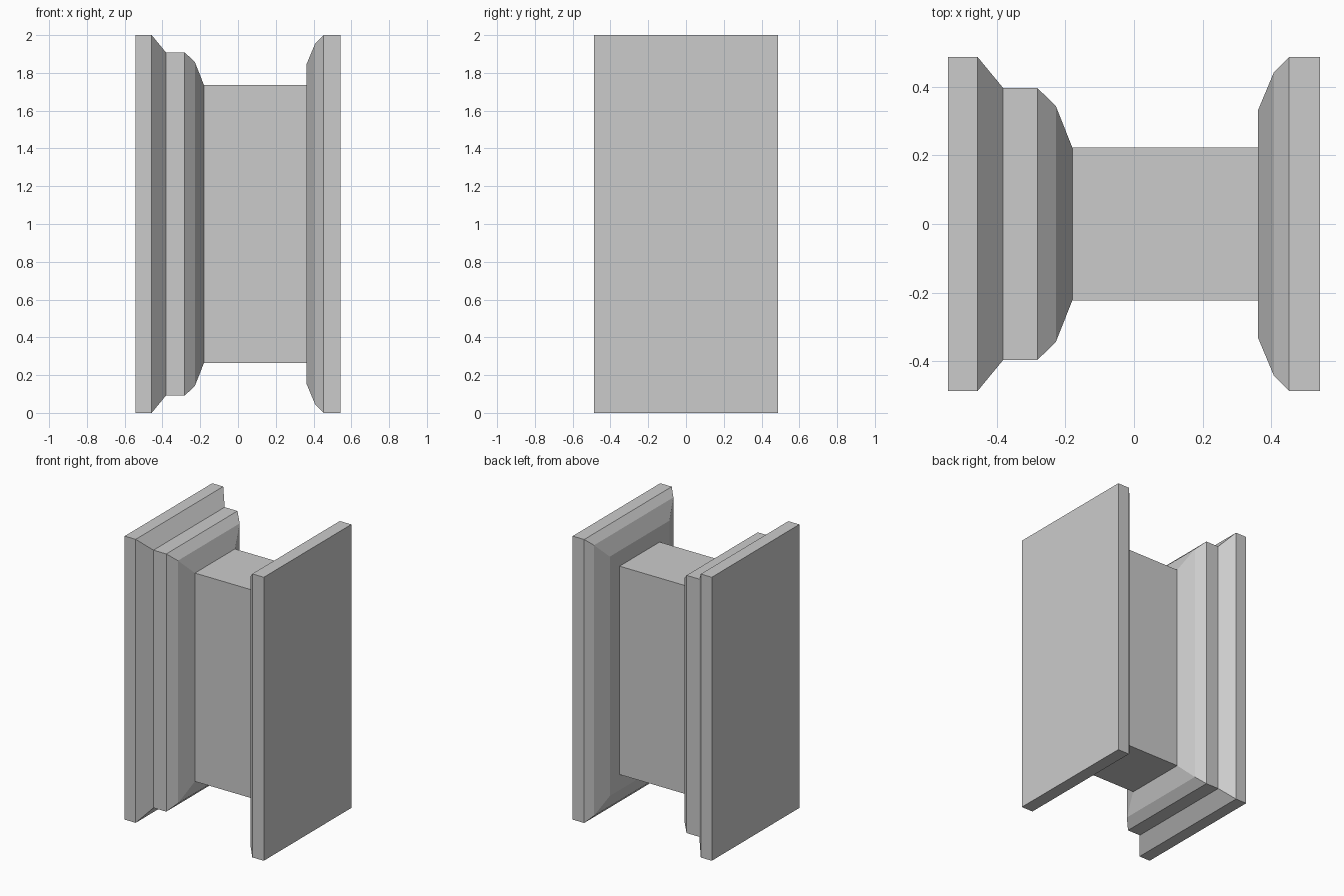
import bpy
import bmesh

HALF_Y, HALF_Z = 0.488, 1.0

# Profile along x: (position, inset from the full rectangle)
stepped_cap = [(-0.543, 0), (-0.457, 0), (-0.382, 0.091), (-0.282, 0.091),
               (-0.228, 0.144), (-0.18, 0.265)]
shaft_end = [(0.362, 0.265)]
bevelled_base = [(0.362, 0.156), (0.408, 0.046), (0.453, 0), (0.543, 0)]

default = bpy.data.objects.get("Cube")
if default:
    bpy.data.objects.remove(default, do_unlink=True)


def make_material(name, color):
    mat = bpy.data.materials.new(name)
    mat.use_nodes = True
    mat.diffuse_color = color
    mat.node_tree.nodes["Principled BSDF"].inputs["Base Color"].default_value = color
    return mat


def rectangle_ring(bm, x, inset):
    y, z = HALF_Y - inset, HALF_Z - inset
    return [bm.verts.new((x, sy * y, HALF_Z + sz * z))
            for sy, sz in ((-1, -1), (1, -1), (1, 1), (-1, 1))]


def loft(name, profile, material):
    bm = bmesh.new()
    rings = [rectangle_ring(bm, x, inset) for x, inset in profile]
    for a, b in zip(rings, rings[1:]):
        for i in range(4):
            j = (i + 1) % 4
            bm.faces.new((a[i], a[j], b[j], b[i]))
    # Flat end plates
    bm.faces.new(rings[0])
    bm.faces.new(rings[-1])
    bmesh.ops.recalc_face_normals(bm, faces=bm.faces)
    mesh = bpy.data.meshes.new(name)
    bm.to_mesh(mesh)
    bm.free()
    mesh.materials.append(material)
    obj = bpy.data.objects.new(name, mesh)
    bpy.context.collection.objects.link(obj)
    return obj


# One solid block: stepped cap, plain shaft and bevelled base
grey = make_material("plain_grey", (0.6, 0.6, 0.6, 1))
loft("moulded_pillar_block", stepped_cap + shaft_end + bevelled_base, grey)
